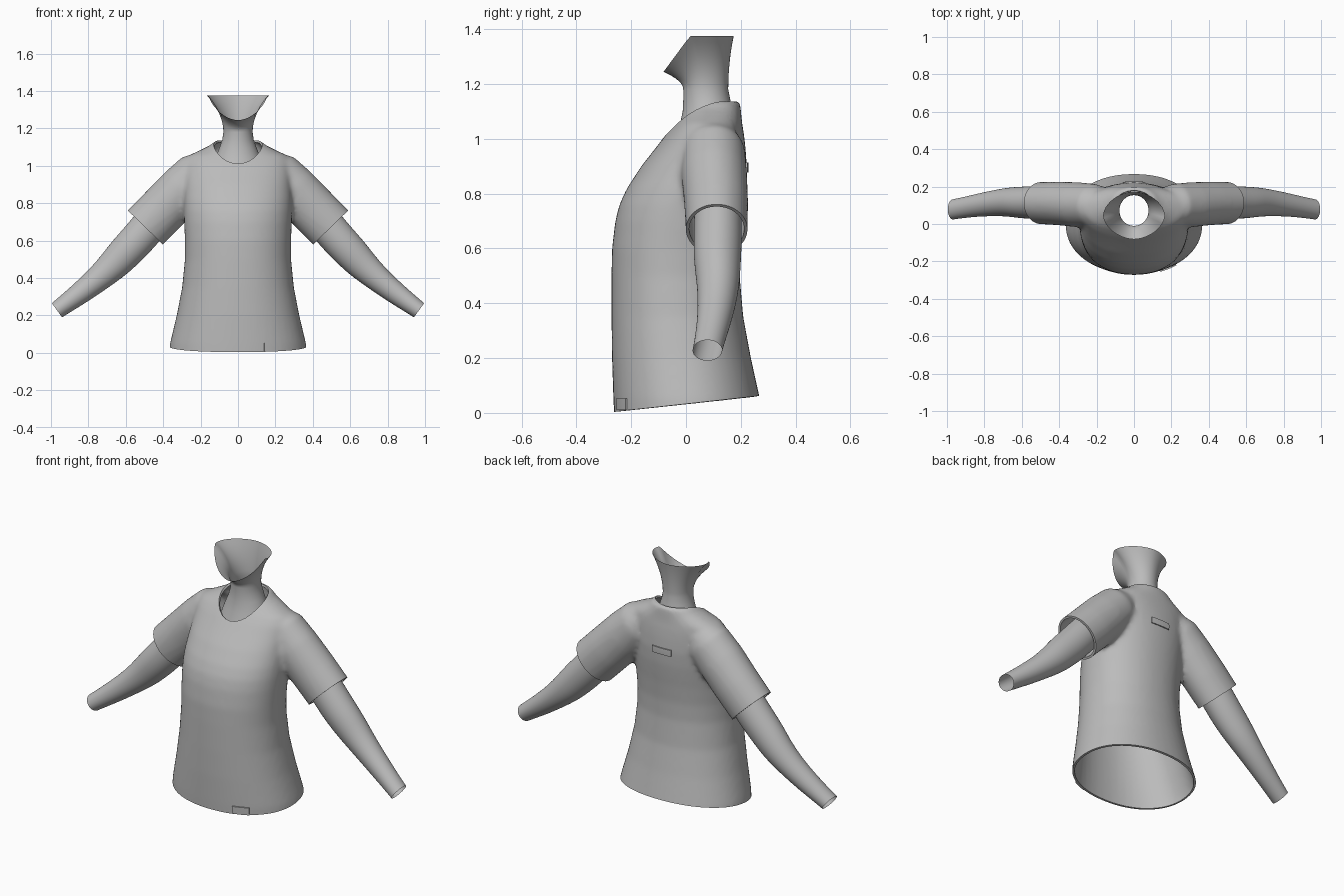
import bpy, bmesh, math
from math import cos, sin, pi, radians
from mathutils import Vector
from mathutils.bvhtree import BVHTree

cube = bpy.data.objects.get("Cube")
if cube:
    bpy.data.objects.remove(cube, do_unlink=True)

grey = bpy.data.materials.new("plain grey")
grey.use_nodes = True
grey.diffuse_color = (0.5, 0.5, 0.5, 1)
grey.node_tree.nodes["Principled BSDF"].inputs["Base Color"].default_value = (0.5, 0.5, 0.5, 1)


def add_object(name, bm):
    mesh = bpy.data.meshes.new(name)
    bm.to_mesh(mesh)
    bm.free()
    mesh.materials.append(grey)
    obj = bpy.data.objects.new(name, mesh)
    bpy.context.collection.objects.link(obj)
    return obj


def finish(obj):
    """Apply the modifiers and smooth the surface."""
    bpy.ops.object.select_all(action='DESELECT')
    obj.select_set(True)
    bpy.context.view_layer.objects.active = obj
    for mod in list(obj.modifiers):
        bpy.ops.object.modifier_apply(modifier=mod.name)
    bpy.ops.object.shade_smooth_by_angle(angle=radians(45))


def loft(bm, rings, caps=False):
    loops = [[bm.verts.new(p) for p in ring] for ring in rings]
    n = len(loops[0])
    faces = []
    for a, b in zip(loops, loops[1:]):
        for i in range(n):
            j = (i + 1) % n
            faces.append(bm.faces.new((a[i], a[j], b[j], b[i])))
    if caps:
        faces += [bm.faces.new(loops[0][::-1]), bm.faces.new(loops[-1])]
    bmesh.ops.recalc_face_normals(bm, faces=faces)


def power(v, e):
    return math.copysign(abs(v) ** e, v)


def flat_ring(z, half, front, back, n=48, e=0.93):
    """Horizontal rounded section from its half width and y extent."""
    mid, ry = (front + back) / 2, (back - front) / 2
    return [Vector((half * power(cos(t), e), mid + ry * power(sin(t), e), z))
            for t in (2 * pi * i / n for i in range(n))]


def limb_rings(stations, side, n=32):
    """Sections across a path given as x, z, radius, y, y radius."""
    rings = []
    for k, (x, z, r, y, ry) in enumerate(stations):
        a, b = stations[max(k - 1, 0)], stations[min(k + 1, len(stations) - 1)]
        d = Vector((b[0] - a[0], b[1] - a[1])).normalized()
        rings.append([Vector((side * (x - d.y * r * cos(t)), y + ry * sin(t), z + d.x * r * cos(t)))
                      for t in (2 * pi * i / n for i in range(n))])
    return rings


def cut(bm, point, normal, region, clear):
    """Slice only the part of the mesh inside a region."""
    verts = {v for v in bm.verts if region(v.co)}
    geom = list(verts)
    geom += [e for e in bm.edges if all(v in verts for v in e.verts)]
    geom += [f for f in bm.faces if all(v in verts for v in f.verts)]
    bmesh.ops.bisect_plane(bm, geom=geom, dist=1e-5, plane_co=point,
                           plane_no=normal, clear_outer=clear)


# Shirt volume: torso and two sleeves fused into one skin
torso = [(-.06, .375, -.26, .285), (.05, .364, -.265, .27), (.2, .328, -.27, .237),
         (.35, .299, -.272, .209), (.5, .284, -.272, .196), (.6, .284, -.27, .197),
         (.7, .288, -.258, .206), (.76, .29, -.243, .213), (.82, .29, -.215, .219),
         (.9, .287, -.163, .222), (.97, .285, -.108, .217), (1.02, .282, -.07, .211),
         (1.055, .265, -.04, .205), (1.085, .2, -.015, .202), (1.11, .15, .0, .2),
         (1.138, .115, .02, .196)]
bm = bmesh.new()
loft(bm, [flat_ring(*r) for r in torso], caps=True)
sleeve = [(.16, .995, .09, .1, .09), (.215, .955, .125, .1, .115), (.30, .87, .132, .103, .12),
          (.40, .767, .132, .11, .117), (.495, .67, .132, .112, .113), (.56, .603, .132, .112, .112)]
for side in (1, -1):
    loft(bm, limb_rings(sleeve, side), caps=True)
shirt = add_object("shirt", bm)
remesh = shirt.modifiers.new("fuse", 'REMESH')
remesh.mode = 'VOXEL'
remesh.voxel_size = .013
relax = shirt.modifiers.new("relax", 'SMOOTH')
relax.factor, relax.iterations = .5, 8
finish(shirt)

# Openings: hem, cuffs and round collar
bm = bmesh.new()
bm.from_mesh(shirt.data)
cut(bm, (0, -.262, .004), (0, .11, -1), lambda c: c.z < .3, True)
for side in (1, -1):
    cut(bm, (side * .495, 0, .67), (side * .7, 0, -.72),
        lambda c: c.x * side > .37 and c.z > .4, True)
collar = [(Vector((.13 * cos(t), .052 + .127 * sin(t), 0)),
           Vector((cos(t) / .13, sin(t) / .127, 0)).normalized())
          for t in (2 * pi * (i + .5) / 28 for i in range(28))]
for point, normal in collar:
    cut(bm, point, normal, lambda c: c.z > .93 and abs(c.x) < .2, False)
hole = []
for f in bm.faces:
    c = f.calc_center_median()
    if c.z > .9 and all((c - p).dot(n) < 0 for p, n in collar):
        hole.append(f)
bmesh.ops.delete(bm, geom=hole, context='FACES')

# Sewn labels follow the cloth
tree = BVHTree.FromBMesh(bm)


def label(name, x, z, width, height, direction):
    patch = bmesh.new()
    bmesh.ops.create_grid(patch, x_segments=8, y_segments=4, size=.5)
    for v in patch.verts:
        px, pz = x + v.co.x * width, z + v.co.y * height
        hit = tree.ray_cast(Vector((px, -direction, pz)), Vector((0, direction, 0)))[0]
        y = hit.y if hit else -.255 * direction
        v.co = (px, y - direction * .003, pz)
    bmesh.ops.recalc_face_normals(patch, faces=patch.faces)
    obj = add_object(name, patch)
    mod = obj.modifiers.new("thickness", 'SOLIDIFY')
    mod.thickness, mod.offset = .008, 0
    finish(obj)


label("hem_label", .182, .031, .085, .042, 1)
label("back_label", 0, .895, .12, .036, -1)

bm.to_mesh(shirt.data)
bm.free()
cloth = shirt.modifiers.new("cloth", 'SOLIDIFY')
cloth.thickness, cloth.offset = .012, -1
finish(shirt)

# Arms, open at the wrists
arm = [(.40, .765, .095, .115, .085), (.47, .685, .096, .117, .088), (.545, .597, .095, .115, .088),
       (.61, .53, .092, .115, .084), (.665, .47, .084, .118, .078), (.75, .393, .069, .112, .069),
       (.84, .322, .060, .1, .061), (.91, .27, .052, .088, .056), (.968, .228, .047, .078, .054)]
for side, name in ((1, "left_arm"), (-1, "right_arm")):
    bm = bmesh.new()
    loft(bm, limb_rings(arm, side))
    obj = add_object(name, bm)
    mod = obj.modifiers.new("round", 'SUBSURF')
    mod.levels = 1
    finish(obj)

# Neck, flaring to an open rim that dips under the chin
rings = [flat_ring(*r, e=1) for r in ((.98, .14, -.045, .175), (1.04, .122, -.025, .172),
                                      (1.1, .098, -.012, .168), (1.14, .084, -.01, .162))]
base = flat_ring(1.18, .078, -.01, .154, e=1)
rim = flat_ring(0, .165, -.082, .174, e=1.12)
for p in rim:
    p.z = 1.375 - 1.35 * max(0, .015 - p.y)
rings.append(base)
for k in range(1, 9):
    t = k / 8
    ring = []
    for a, b in zip(base, rim):
        p = a.lerp(b, t * t)
        p.z = a.z + (b.z - a.z) * t
        ring.append(p)
    rings.append(ring)
bm = bmesh.new()
loft(bm, rings)
finish(add_object("neck", bm))
